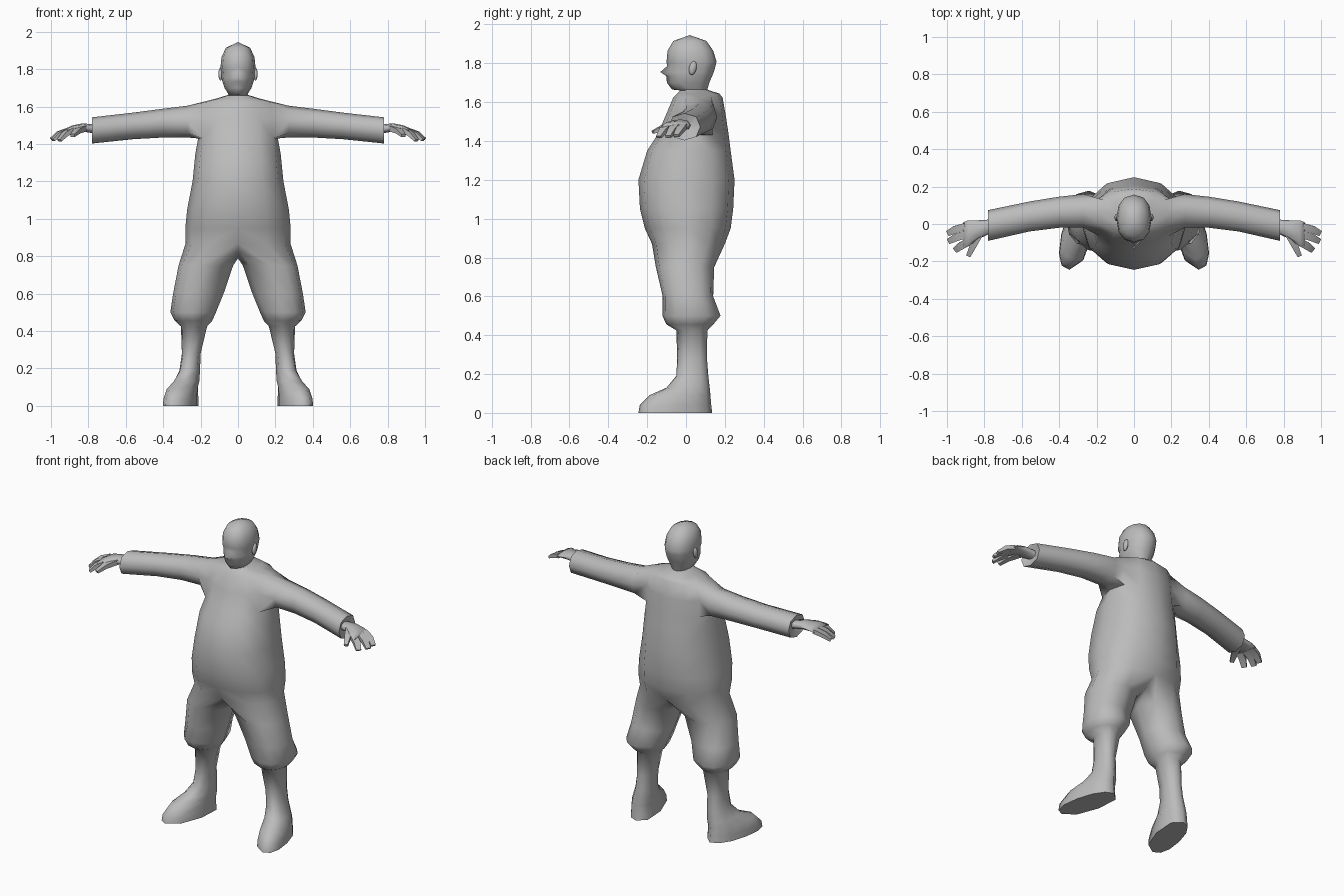
import bpy, bmesh, math
from mathutils import Vector

if "Cube" in bpy.data.objects:
    bpy.data.objects.remove(bpy.data.objects["Cube"])

grey = bpy.data.materials.new("plain grey")
grey.diffuse_color = (0.5, 0.5, 0.5, 1)
grey.use_nodes = True
grey.node_tree.nodes["Principled BSDF"].inputs["Base Color"].default_value = grey.diffuse_color


def finish(name, bm, angle=75):
    """Turn a right-hand half into a mirrored, smooth object."""
    bmesh.ops.remove_doubles(bm, verts=bm.verts, dist=0.0005)
    bmesh.ops.recalc_face_normals(bm, faces=bm.faces)
    me = bpy.data.meshes.new(name)
    bm.to_mesh(me)
    bm.free()
    me.materials.append(grey)
    ob = bpy.data.objects.new(name, me)
    bpy.context.collection.objects.link(ob)
    mod = ob.modifiers.new("mirror", 'MIRROR')
    mod.merge_threshold = 0.001
    bpy.ops.object.select_all(action='DESELECT')
    ob.select_set(True)
    bpy.context.view_layer.objects.active = ob
    bpy.ops.object.shade_smooth_by_angle(angle=math.radians(angle))
    return ob


def bridge(bm, a, b, closed=True):
    n = len(a)
    for i in range(n if closed else n - 1):
        j = (i + 1) % n
        bm.faces.new((a[i], a[j], b[j], b[i]))


def soft(v, p=0.88):
    """Slightly square off a circle coordinate."""
    return math.copysign(abs(v) ** p, v)


bm = bmesh.new()

# Head, neck and trunk rows: height, half width, front y, back y, front ridge
rows = [
    (1.945, 0, .02, .02, 0), (1.915, .065, -.065, .105, 0),
    (1.865, .088, -.095, .14, 0), (1.81, .094, -.1, .157, 0),
    (1.785, .09, -.088, .152, .01), (1.755, .088, -.092, .143, .04),
    (1.735, .084, -.09, .135, .012), (1.70, .072, -.086, .12, .012),
    (1.665, .05, -.066, .11, .006), (1.66, .062, -.03, .12, 0),
    (1.645, .11, -.045, .17, 0), (1.625, .19, -.065, .188, 0),
    (1.53, .215, -.105, .205, 0), (1.43, .213, -.148, .22, 0),
    (1.35, .228, -.2, .23, 0), (1.2, .243, -.245, .25, 0),
    (1.05, .272, -.237, .243, 0), (.95, .282, -.212, .23, 0),
    (.87, .28, -.175, .2, 0)]
SHOULDER = 11
grid = []
for z, w, yf, yb, ridge in rows:
    row = []
    for k in range(7):
        t = math.radians(-90 + 30 * k)
        y = (yf + yb) / 2 + (yb - yf) / 2 * soft(math.sin(t))
        x = 0 if k in (0, 6) else w * soft(math.cos(t))
        row.append(bm.verts.new((x, y - (ridge if k == 0 else 0), z)))
    grid.append(row)
for r in range(len(grid) - 1):
    for k in range(6):
        arm_hole = r in (SHOULDER, SHOULDER + 1) and k in (2, 3)
        if not arm_hole:
            bm.faces.new((grid[r][k], grid[r][k + 1], grid[r + 1][k + 1], grid[r + 1][k]))

# Sleeve, cuff and palm rings: x, centre y, half depth, centre z, half height
s, m, b = grid[SHOULDER:SHOULDER + 3]
ring = [s[2], s[3], s[4], m[4], b[4], b[3], b[2], m[2]]
for x, cy, ry, cz, rz in [
        (.27, .07, .09, 1.52, .085), (.4, .063, .083, 1.512, .077),
        (.56, .04, .08, 1.497, .071), (.78, -.008, .082, 1.473, .07),
        (.765, -.012, .036, 1.48, .024), (.83, -.03, .05, 1.489, .022),
        (.885, -.05, .07, 1.483, .017), (.915, -.06, .068, 1.472, .013)]:
    new = []
    for k in range(8):
        a = math.radians(135 - 45 * k)
        new.append(bm.verts.new((x, cy + ry * soft(math.cos(a)), cz + rz * soft(math.sin(a)))))
    bridge(bm, ring, new)
    ring = new
bm.faces.new(ring)

# Trouser leg, calf and foot rings: z, centre x, half width, front y, back y, toe-out
crotch = [bm.verts.new((0, y, z)) for y, z in ((.12, .815), (0, .79), (-.11, .825))]
ring = grid[-1] + crotch
angles = [-90 + 30 * k for k in range(7)] + [135, 180, 225]
for z, cx, rx, yf, yb, skew in [
        (.75, .172, .146, -.155, .145, 0), (.6, .212, .135, -.12, .14, 0),
        (.5, .24, .122, -.122, .178, 0), (.455, .238, .1, -.1, .14, 0),
        (.425, .235, .07, -.05, .11, 0), (.28, .25, .05, -.045, .108, 0),
        (.19, .258, .055, -.05, .115, .05), (.13, .275, .068, -.1, .122, .15),
        (.09, .295, .078, -.19, .126, .2), (.04, .303, .083, -.238, .13, .22),
        (.004, .304, .085, -.245, .135, .22)]:
    new = []
    for d in angles:
        a = math.radians(d)
        y = (yf + yb) / 2 + (yb - yf) / 2 * soft(math.sin(a))
        x = cx + rx * soft(math.cos(a)) - skew * (y - (yf + yb) / 2)
        new.append(bm.verts.new((x, y, 0 if z < .01 else z)))
    bridge(bm, ring, new)
    ring = new
bm.faces.new(ring)
finish("body", bm)


# Fingers and thumb: four-sided tapering tubes along a bent path
def digit(bm, path, widths, thick):
    ring = None
    for i, p in enumerate(path):
        p = Vector(p)
        d = Vector(path[min(i + 1, 2)]) - Vector(path[max(i - 1, 0)])
        side = d.cross(Vector((0, 0, 1))).normalized()
        up = side.cross(d).normalized()
        w, h = widths[i], thick[i]
        new = [bm.verts.new(p + side * w * u + up * h * v)
               for u, v in ((-1, -1), (1, -1), (1, 1), (-1, 1))]
        if ring:
            bridge(bm, ring, new)
        else:
            bm.faces.new(new)
        ring = new
    bm.faces.new(ring)


bm = bmesh.new()
for path in [((.9, -.015, 1.476), (.955, -.03, 1.457), (.995, -.05, 1.427)),
             ((.9, -.055, 1.476), (.95, -.072, 1.455), (.99, -.092, 1.422)),
             ((.885, -.095, 1.476), (.925, -.117, 1.453), (.955, -.14, 1.42))]:
    digit(bm, path, (.021, .02, .015), (.013, .012, .007))
finish("fingers", bm)

bm = bmesh.new()
digit(bm, ((.83, -.05, 1.483), (.86, -.115, 1.47), (.885, -.17, 1.445)),
      (.024, .018, .012), (.016, .013, .008))
finish("thumb", bm)

# Ears: thin flattened shells on the sides of the head
bm = bmesh.new()
bmesh.ops.create_uvsphere(bm, u_segments=8, v_segments=6, radius=1)
for v in bm.verts:
    x, y, z = v.co
    v.co = (.093 + .012 * x, .035 + .02 * y + .006 * z, 1.775 + .036 * z)
finish("ears", bm)
